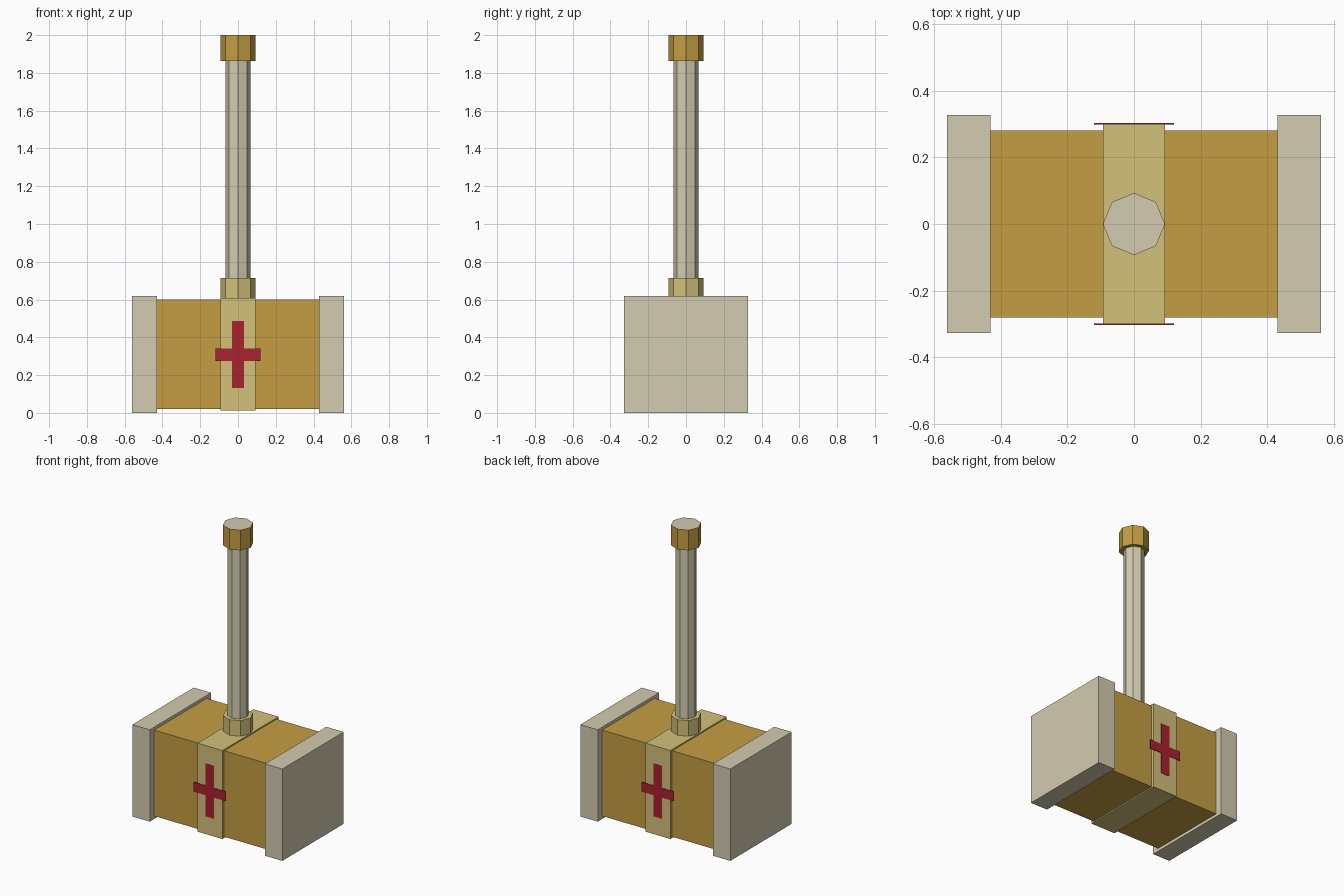
import bpy, bmesh
from mathutils import Matrix

if "Cube" in bpy.data.objects:
    bpy.data.objects.remove(bpy.data.objects["Cube"])


def material(name, srgb):
    m = bpy.data.materials.new(name)
    lin = [((c / 255 + 0.055) / 1.055) ** 2.4 for c in srgb]
    m.diffuse_color = (*lin, 1)
    m.use_nodes = True
    m.node_tree.nodes["Principled BSDF"].inputs["Base Color"].default_value = m.diffuse_color
    return m


CREAM = material("cream metal", (211, 204, 177))
PALE = material("pale gold", (211, 193, 122))
GOLD = material("dark gold", (197, 158, 67))
RED = material("red", (168, 34, 48))


def finish(bm, name, *mats):
    mesh = bpy.data.meshes.new(name)
    bm.to_mesh(mesh)
    bm.free()
    for m in mats:
        mesh.materials.append(m)
    obj = bpy.data.objects.new(name, mesh)
    bpy.context.collection.objects.link(obj)
    return obj


def box(name, x, y, z, mat):
    """Box from (min, max) ranges on each axis."""
    bm = bmesh.new()
    centre = [(a + b) / 2 for a, b in (x, y, z)]
    size = [b - a for a, b in (x, y, z)]
    bmesh.ops.create_cube(bm, size=1, matrix=Matrix.LocRotScale(centre, None, size))
    return finish(bm, name, mat)


def octagon(name, radius, z0, z1, *mats):
    """Eight-sided post; a second material colours its top face."""
    bm = bmesh.new()
    bmesh.ops.create_cone(bm, cap_ends=True, segments=8, radius1=radius, radius2=radius,
                          depth=z1 - z0, matrix=Matrix.Translation((0, 0, (z0 + z1) / 2)))
    bm.normal_update()
    if len(mats) > 1:
        for f in bm.faces:
            f.material_index = int(f.normal.z > 0.5)
    return finish(bm, name, *mats)


def cross_plate(name, y):
    """Thin cross: outline extruded along y."""
    w, l, t, zc = 0.032, 0.12, 0.032, 0.308
    lo, hi = 0.133, 0.487
    outline = [(-w, lo), (w, lo), (w, zc - t), (l, zc - t), (l, zc + t), (w, zc + t),
               (w, hi), (-w, hi), (-w, zc + t), (-l, zc + t), (-l, zc - t), (-w, zc - t)]
    bm = bmesh.new()
    face = bm.faces.new([bm.verts.new((x, y - 0.002, z)) for x, z in outline])
    new = bmesh.ops.extrude_face_region(bm, geom=[face])["geom"]
    bmesh.ops.translate(bm, vec=(0, 0.004, 0),
                        verts=[v for v in new if isinstance(v, bmesh.types.BMVert)])
    bmesh.ops.recalc_face_normals(bm, faces=bm.faces)
    return finish(bm, name, RED)


# Hammer head: body, centre band, end blocks
box("head_body", (-0.45, 0.45), (-0.28, 0.28), (0.02, 0.60), GOLD)
box("centre_band", (-0.093, 0.093), (-0.299, 0.299), (0.012, 0.609), PALE)
box("left_end_block", (-0.56, -0.43), (-0.327, 0.327), (0, 0.62), CREAM)
box("right_end_block", (0.43, 0.56), (-0.327, 0.327), (0, 0.62), CREAM)

# Cross emblems on front and back
cross_plate("front_cross", -0.3)
cross_plate("back_cross", 0.3)

# Handle, collar and end grip
octagon("handle", 0.066, 0.60, 1.90, CREAM)
octagon("handle_collar", 0.093, 0.59, 0.714, PALE)
octagon("handle_end", 0.093, 1.863, 2.0, GOLD, CREAM)
